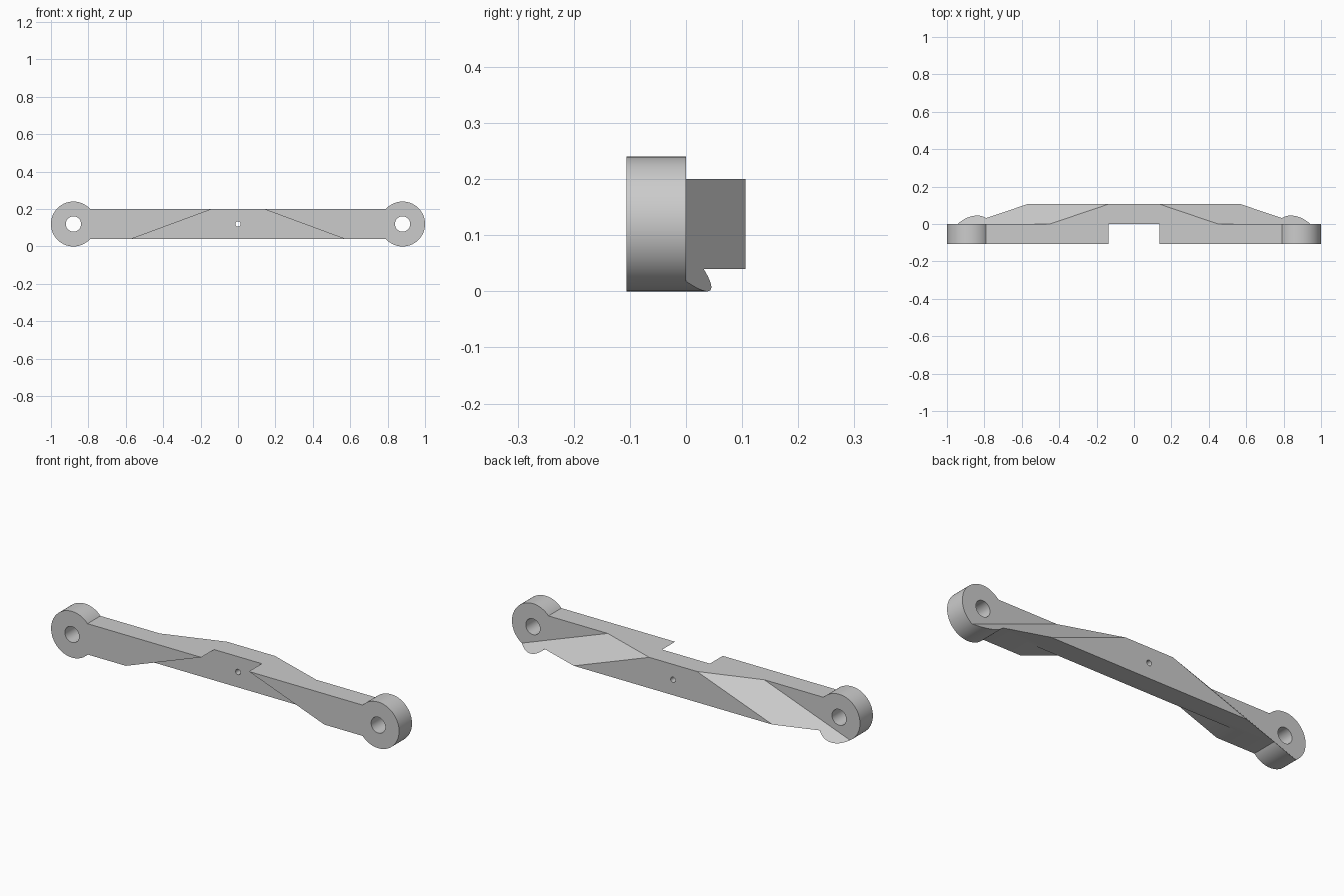
import bpy, bmesh, math
from mathutils import Vector

if "Cube" in bpy.data.objects:
    bpy.data.objects.remove(bpy.data.objects["Cube"])

HALF_DEPTH = 0.106
EYE_X, MID_Z, EYE_R = 0.88, 0.12, 0.12
BAR_LOW, BAR_TOP = 0.04, 0.2
SLANT = 2.71        # sideways run of the lap per unit of height
LAP_X = 0.137       # half width of the lap at the top edge
RAMP = 2.95         # sideways run of the back ramp per unit of depth

grey = bpy.data.materials.new("grey")
grey.use_nodes = True
grey.diffuse_color = (0.6, 0.6, 0.6, 1)
grey.node_tree.nodes["Principled BSDF"].inputs["Base Color"].default_value = (0.6, 0.6, 0.6, 1)


def finish(name, bm):
    bmesh.ops.recalc_face_normals(bm, faces=bm.faces)
    mesh = bpy.data.meshes.new(name)
    bm.to_mesh(mesh)
    bm.free()
    mesh.materials.append(grey)
    obj = bpy.data.objects.new(name, mesh)
    bpy.context.collection.objects.link(obj)
    return obj


def prism(name, outline, y0, y1):
    """Extrude an x-z outline along y."""
    bm = bmesh.new()
    face = bm.faces.new([bm.verts.new((x, y0, z)) for x, z in outline])
    new = bmesh.ops.extrude_face_region(bm, geom=[face])["geom"]
    bmesh.ops.translate(bm, vec=(0, y1 - y0, 0),
                        verts=[v for v in new if isinstance(v, bmesh.types.BMVert)])
    return finish(name, bm)


def hull(name, points):
    bm = bmesh.new()
    for p in points:
        bm.verts.new(p)
    bmesh.ops.convex_hull(bm, input=bm.verts)
    bmesh.ops.dissolve_limit(bm, angle_limit=0.01, verts=bm.verts, edges=bm.edges)
    return finish(name, bm)


def circle(x, r, n):
    return [(x + r * math.cos(math.tau * i / n), MID_Z + r * math.sin(math.tau * i / n))
            for i in range(n)]


def lap_edge(z):
    return LAP_X + (BAR_TOP - z) * SLANT


# Bar outline with a round eye at each end
start = math.asin((BAR_TOP - MID_Z) / EYE_R)
sweep = math.pi - start
right_arc = [(EYE_X + EYE_R * math.cos(a), MID_Z + EYE_R * math.sin(a))
             for a in (-sweep + 2 * sweep * i / 72 for i in range(73))]
left_arc = [(-x, z) for x, z in reversed(right_arc)]
bar = prism("link_bar", right_arc + left_arc, -HALF_DEPTH, HALF_DEPTH)

# Front lap notch, widening downward
cutters = [prism("notch_cutter",
                 [(s * lap_edge(z), z) for s, z in ((-1, -0.1), (1, -0.1), (1, 0.22), (-1, 0.22))],
                 -0.3, 0)]

# Slanted ramps that thin the ends at the back, and the eye holes
for side, word in ((1, "left"), (-1, "right")):
    points = []
    for z in (-0.1, 0.25):
        for y in (0, 0.15):
            inner = lap_edge(z) + (HALF_DEPTH - y) * RAMP
            points += [Vector((side * inner, y, z)), Vector((side * 1.5, y, z))]
    cutters.append(hull(word + "_ramp_cutter", points))
    cutters.append(prism(word + "_eye_cutter", circle(side * EYE_X, 0.041, 48), -0.3, 0.3))

# Small pivot hole in the middle
cutters.append(prism("pivot_cutter", circle(0, 0.014, 24), -0.3, 0.3))

bpy.context.view_layer.objects.active = bar
for cutter in cutters:
    cutter.hide_render = True
    mod = bar.modifiers.new(cutter.name, "BOOLEAN")
    mod.operation = "DIFFERENCE"
    mod.solver = "EXACT"
    mod.object = cutter
    bpy.ops.object.modifier_apply(modifier=mod.name)
    bpy.data.objects.remove(cutter)

bpy.ops.object.select_all(action="DESELECT")
bar.select_set(True)
bpy.ops.object.shade_smooth_by_angle(angle=math.radians(30))
